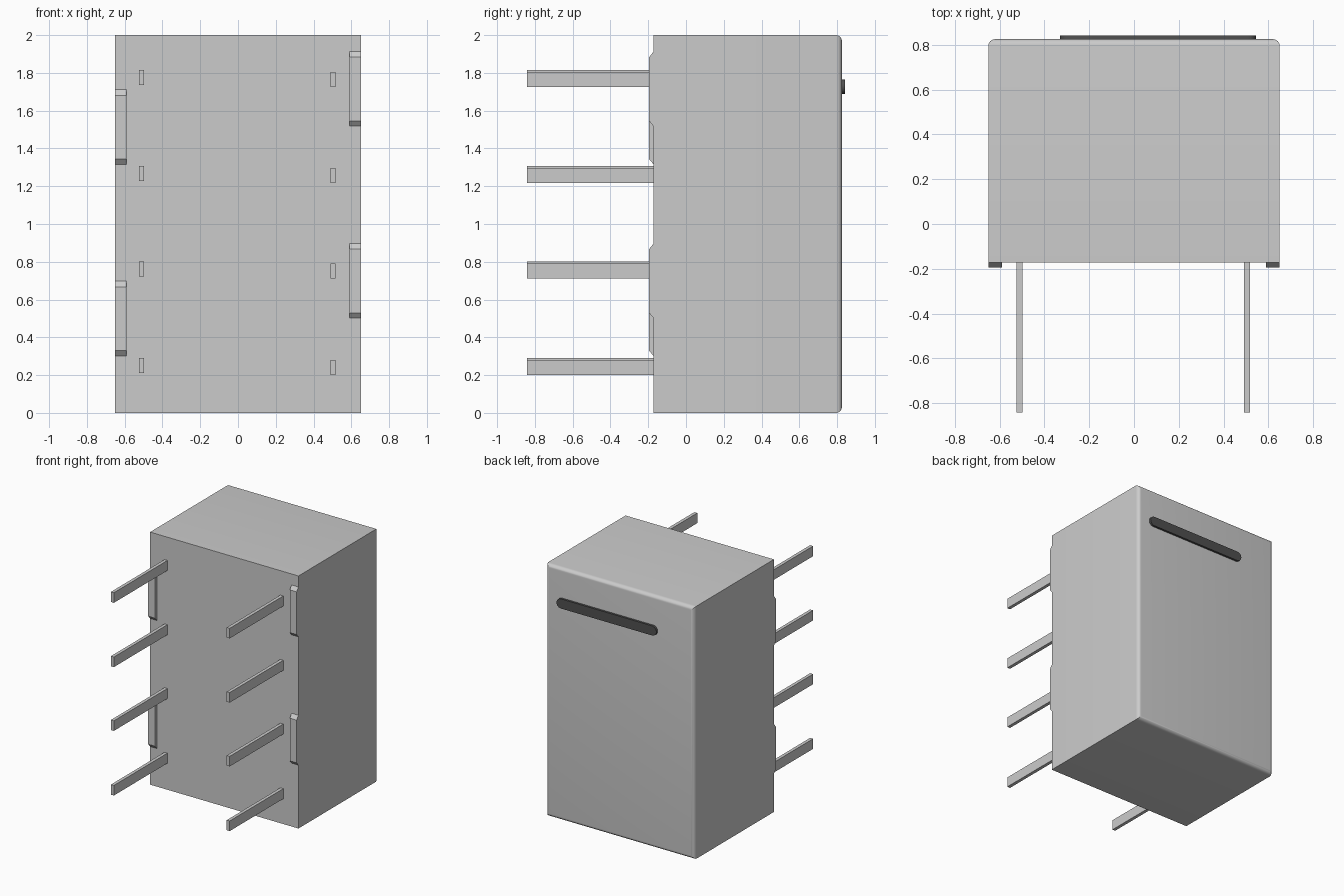
import bpy, bmesh, math

if "Cube" in bpy.data.objects:
    bpy.data.objects.remove(bpy.data.objects["Cube"])

BACK, FRONT = 0.825, -0.172


def finish(name, bm, smooth=False, mat=None):
    bmesh.ops.recalc_face_normals(bm, faces=bm.faces)
    me = bpy.data.meshes.new(name)
    bm.to_mesh(me)
    bm.free()
    ob = bpy.data.objects.new(name, me)
    bpy.context.collection.objects.link(ob)
    if mat:
        me.materials.append(mat)
    if smooth:
        bpy.ops.object.select_all(action='DESELECT')
        ob.select_set(True)
        bpy.context.view_layer.objects.active = ob
        bpy.ops.object.shade_smooth_by_angle(angle=math.radians(30))
    return ob


def prism(points, offset):
    """Extrude a closed outline along an offset."""
    bm = bmesh.new()
    face = bm.faces.new([bm.verts.new(p) for p in points])
    ext = bmesh.ops.extrude_face_region(bm, geom=[face])
    verts = [g for g in ext["geom"] if isinstance(g, bmesh.types.BMVert)]
    bmesh.ops.translate(bm, verts=verts, vec=offset)
    return bm


def box(x0, x1, y0, y1, z0, z1):
    return prism([(x0, y0, z0), (x1, y0, z0), (x1, y0, z1), (x0, y0, z1)], (0, y1 - y0, 0))


# Housing, rounded around the back face
bm = box(-0.65, 0.65, FRONT, BACK, 0, 2)
rim = [e for e in bm.edges if all(abs(v.co.y - BACK) < 1e-4 for v in e.verts)]
bmesh.ops.bevel(bm, geom=rim, offset=0.03, segments=6, profile=0.5, affect='EDGES')
finish("housing", bm, smooth=True)

# Flat pins, two rows of four
for side, x, shift in (("left", -0.511, 0.01), ("right", 0.504, 0.0)):
    for i, z in enumerate((0.2, 0.712, 1.217, 1.726)):
        z += shift
        finish(f"{side}_pin_{i + 1}", box(x - 0.013, x + 0.013, -0.842, FRONT + 0.01, z, z + 0.08))

# Chamfered standoff feet along the front edges
for side, x, starts in (("left", -0.65, (0.302, 1.316)), ("right", 0.59, (0.502, 1.518))):
    for i, z in enumerate(starts):
        profile = [(FRONT, 0), (-0.195, 0.027), (-0.195, 0.365), (FRONT, 0.395)]
        outline = [(x, y, z + dz) for y, dz in profile]
        finish(f"{side}_foot_{i + 1}", prism(outline, (0.06, 0, 0)))

# Dark raised marking bar with round ends on the back
dark = bpy.data.materials.new("dark_grey")
dark.diffuse_color = (0.08, 0.08, 0.08, 1)
dark.use_nodes = True
dark.node_tree.nodes["Principled BSDF"].inputs["Base Color"].default_value = dark.diffuse_color
r, zc, outline = 0.038, 1.727, []
for cx, start in ((0.545 - r, -90), (-0.33 + r, 90)):
    for k in range(13):
        a = math.radians(start + 15 * k)
        outline.append((cx + r * math.cos(a), BACK - 0.005, zc + r * math.sin(a)))
finish("marking_bar", prism(outline, (0, 0.022, 0)), smooth=True, mat=dark)
